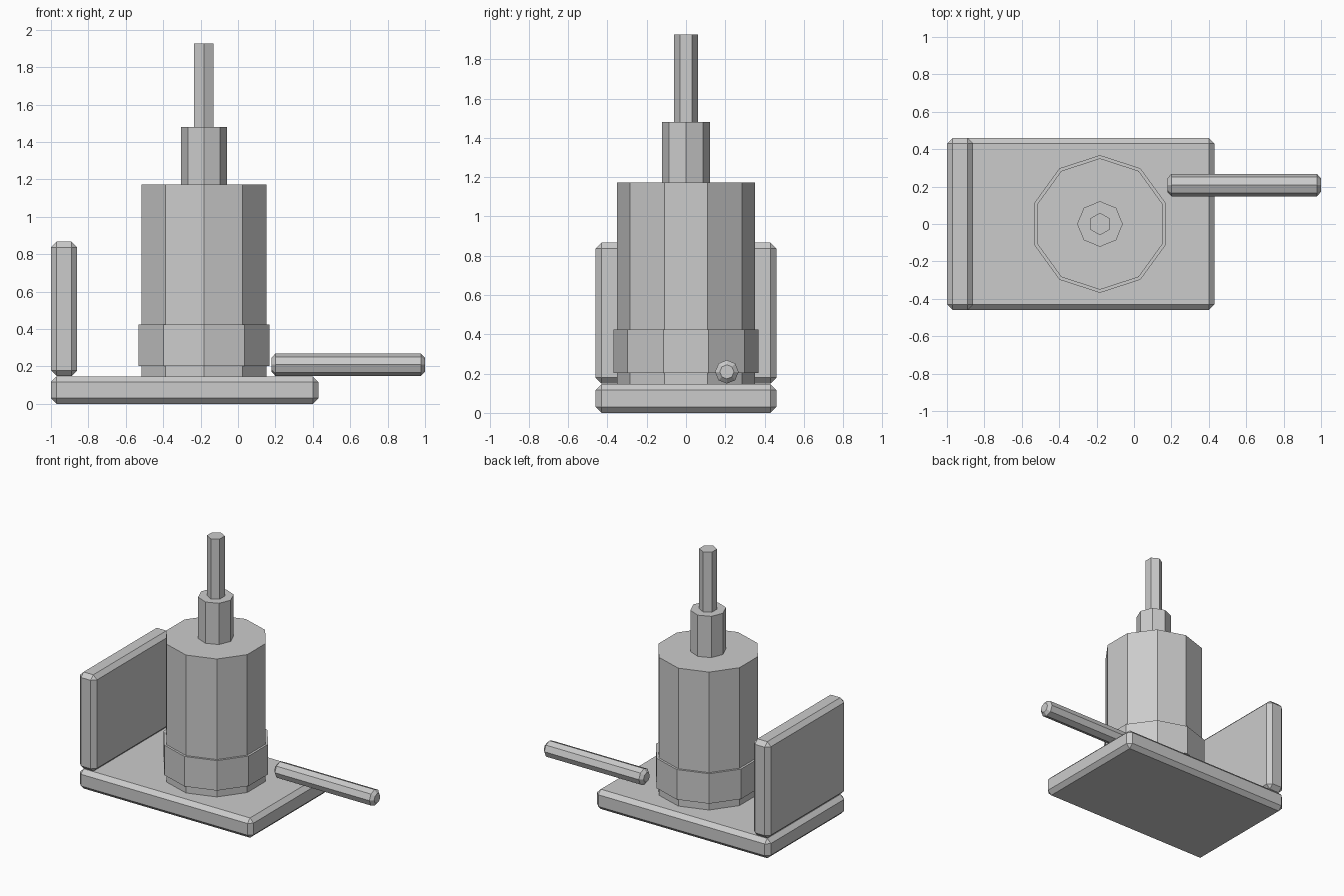
import bpy
import bmesh
from math import pi, cos, sin
from mathutils import Matrix

cube = bpy.data.objects.get("Cube")
if cube:
    bpy.data.objects.remove(cube, do_unlink=True)

grey = bpy.data.materials.new("plain grey")
grey.use_nodes = True
grey.diffuse_color = (0.6, 0.6, 0.6, 1)
grey.node_tree.nodes["Principled BSDF"].inputs["Base Color"].default_value = (0.6, 0.6, 0.6, 1)


def finish(name, bm):
    bmesh.ops.recalc_face_normals(bm, faces=bm.faces)
    mesh = bpy.data.meshes.new(name)
    bm.to_mesh(mesh)
    bm.free()
    mesh.materials.append(grey)
    obj = bpy.data.objects.new(name, mesh)
    bpy.context.collection.objects.link(obj)
    return obj


def slab(name, low, high, bevel=0.03):
    """Box between two corners with chamfered edges."""
    bm = bmesh.new()
    bmesh.ops.create_cube(bm, size=1)
    for v in bm.verts:
        v.co = [a + (b - a) * (c + 0.5) for a, b, c in zip(low, high, v.co)]
    bmesh.ops.bevel(bm, geom=bm.edges[:], offset=bevel, segments=1,
                    affect='EDGES', profile=0.5)
    return finish(name, bm)


def prism(name, sides, profile, turn=0.0, matrix=Matrix()):
    """Faceted solid lofted through (radius, height) pairs."""
    bm = bmesh.new()
    rings = []
    for r, z in profile:
        angles = [turn + 2 * pi * i / sides for i in range(sides)]
        rings.append([bm.verts.new((r * cos(a), r * sin(a), z)) for a in angles])
    for lower, upper in zip(rings, rings[1:]):
        for i in range(sides):
            j = (i + 1) % sides
            bm.faces.new((lower[i], lower[j], upper[j], upper[i]))
    bm.faces.new(rings[0])
    bm.faces.new(rings[-1])
    bm.transform(matrix)
    return finish(name, bm)


# Base plate and upright panel
slab("base_plate", (-1, -0.46, 0), (0.43, 0.46, 0.147))
slab("side_panel", (-1, -0.46, 0.149), (-0.86, 0.46, 0.867))

# Stepped column
axis = Matrix.Translation((-0.182, 0, 0))
prism("main_column", 10, [(0.351, 0.14), (0.351, 1.173)], pi / 2, axis)
prism("column_collar", 10, [(0.368, 0.202), (0.368, 0.425)], pi / 2, axis)
prism("upper_neck", 8, [(0.122, 1.17), (0.122, 1.48)], 0, axis)
prism("top_rod", 6, [(0.06, 1.475), (0.06, 1.927)], pi / 2, axis)

# Horizontal lever with chamfered ends
along_x = Matrix.Translation((0.178, 0.208, 0.209)) @ Matrix.Rotation(pi / 2, 4, 'Y')
prism("lever", 8, [(0.036, 0), (0.06, 0.022), (0.06, 0.8), (0.036, 0.822)], 0, along_x)
